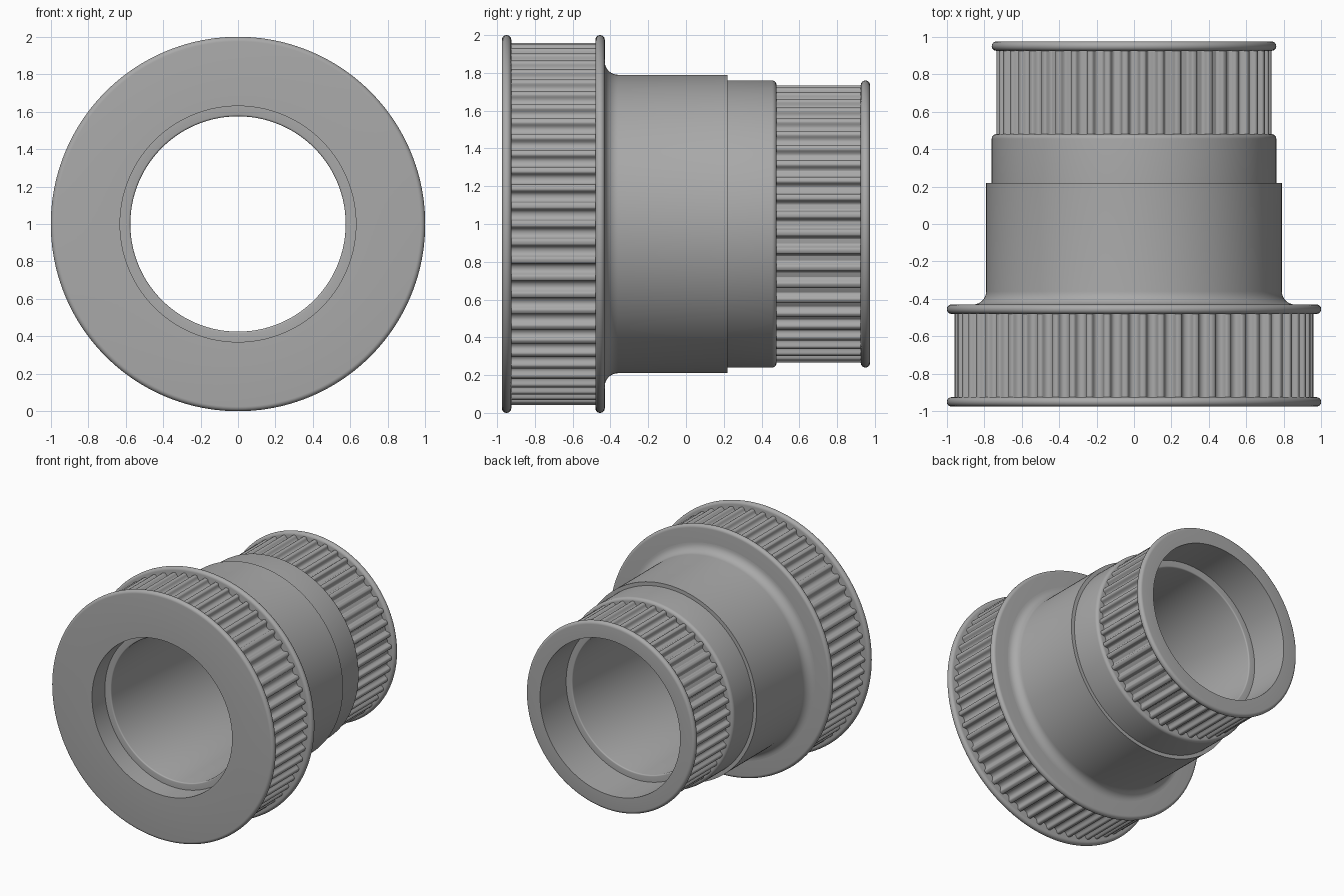
import bpy, bmesh, math

if "Cube" in bpy.data.objects:
    bpy.data.objects.remove(bpy.data.objects["Cube"])

grey = bpy.data.materials.new("mid grey")
grey.use_nodes = True
colour = (0.4, 0.4, 0.4, 1)
grey.diffuse_color = colour
grey.node_tree.nodes["Principled BSDF"].inputs["Base Color"].default_value = colour


def skin(name, loops, angle=35):
    """Join closed loops of (radius, y, turn) into a ring round the y axis."""
    bm = bmesh.new()
    rings = [[bm.verts.new((r * math.sin(a), y, 1 + r * math.cos(a)))
              for r, y, a in loop] for loop in loops]
    n = len(rings[0])
    for k, ring in enumerate(rings):
        nxt = rings[(k + 1) % len(rings)]
        for i in range(n):
            j = (i + 1) % n
            bm.faces.new((ring[i], ring[j], nxt[j], nxt[i]))
    bmesh.ops.recalc_face_normals(bm, faces=bm.faces)
    mesh = bpy.data.meshes.new(name)
    bm.to_mesh(mesh)
    bm.free()
    mesh.materials.append(grey)
    obj = bpy.data.objects.new(name, mesh)
    bpy.context.collection.objects.link(obj)
    bpy.ops.object.select_all(action='DESELECT')
    obj.select_set(True)
    bpy.context.view_layer.objects.active = obj
    bpy.ops.object.shade_smooth_by_angle(angle=math.radians(angle))
    return obj


def lathe(name, profile, steps=160):
    turns = [math.tau * i / steps for i in range(steps)]
    return skin(name, [[(r, y, a) for a in turns] for r, y in profile])


def arc(r, y, size, start, end, steps=8):
    """Rounded corner in the radius / y plane, angles in degrees from +radius."""
    angles = [math.radians(start + (end - start) * i / steps) for i in range(steps + 1)]
    return [(r + size * math.cos(a), y + size * math.sin(a)) for a in angles]


def flange(name, y, radius, bore):
    half = 0.025
    lathe(name, [(bore, y - half)] + arc(radius - half, y, half, -90, 90, 12)
          + [(bore, y + half)])


# One tooth pitch: (share of the pitch, depth below the tip)
TOOTH = [(0, 1), (.1, .97), (.19, .86), (.25, .68), (.29, .45), (.32, .22),
         (.36, .07), (.42, 0)]
PITCH = TOOTH + [(1 - t, d) for t, d in reversed(TOOTH[1:])]


def toothed_ring(name, count, tip, bore, y0, y1, shift=0.0):
    outline = [(tip - 0.037 * d, math.tau * (k + t + shift) / count)
               for k in range(count) for t, d in PITCH]
    outer = [[(r, y, a) for r, a in outline] for y in (y0, y1)]
    inner = [[(bore, y, a) for r, a in outline] for y in (y1, y0)]
    skin(name, outer + inner, 40)


# Large toothed wheel with its two rims
flange("front_rim", -0.95, 1.0, 0.63)
toothed_ring("large_toothed_ring", 62, 0.96, 0.70, -0.94, -0.46)
flange("large_wheel_inner_rim", -0.455, 1.0, 0.70)

# Sleeve flaring into the large wheel, with the stepped bore inside
lathe("sleeve", [(0.70, -0.44)] + arc(0.86, -0.36, 0.07, 270, 180)
      + [(0.79, 0.22), (0.70, 0.22)])
lathe("collar", [(0.70, 0.20), (0.76, 0.20)] + arc(0.735, 0.455, 0.025, 0, 90)
      + [(0.70, 0.48)])
lathe("bore_tube", [(0.63, -0.96), (0.63, -0.81)] + arc(0.585, -0.80, 0.01, 270, 180, 4)
      + arc(0.585, 0.63, 0.01, 180, 90, 4)
      + [(0.63, 0.64), (0.63, 0.96), (0.701, 0.96), (0.701, -0.96)])

# Small toothed wheel with its end rim
toothed_ring("small_toothed_ring", 48, 0.735, 0.66, 0.46, 0.94)
flange("back_rim", 0.95, 0.76, 0.63)
